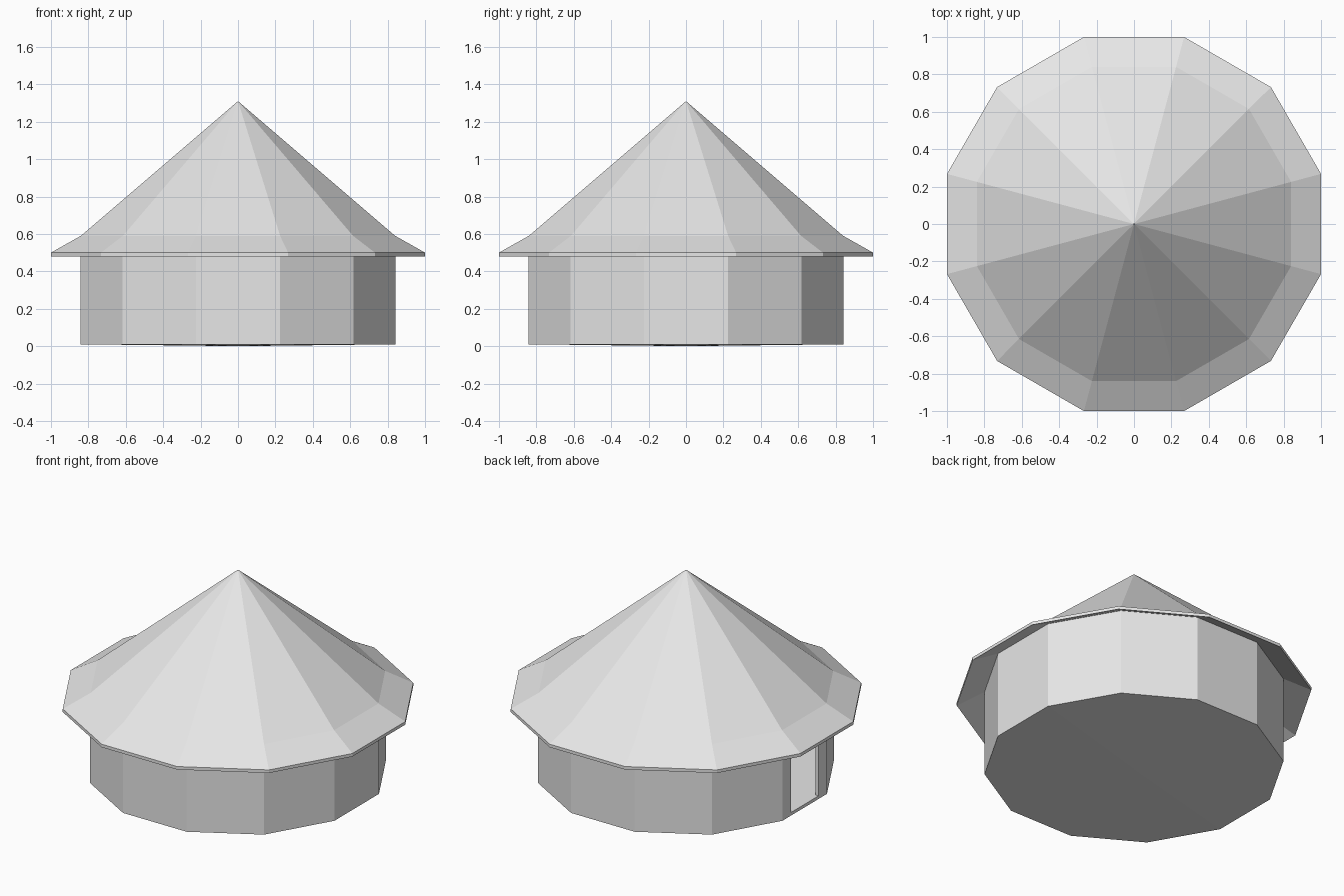
import bpy, bmesh, math

cube = bpy.data.objects.get("Cube")
if cube:
    bpy.data.objects.remove(cube, do_unlink=True)

SIDES = 12
TO_CORNER = 1 / math.cos(math.pi / SIDES)

grey = bpy.data.materials.new("light_grey")
grey.use_nodes = True
grey.diffuse_color = (0.8, 0.8, 0.8, 1)
grey.node_tree.nodes["Principled BSDF"].inputs["Base Color"].default_value = grey.diffuse_color


def lathe(name, profile, closed=False):
    """Turn (apothem, z) points into a flat-faced twelve-sided solid."""
    bm = bmesh.new()
    rings = []
    for apothem, z in profile:
        if apothem == 0:
            rings.append([bm.verts.new((0, 0, z))] * SIDES)
            continue
        ring = []
        for i in range(SIDES):
            a = (i + 0.5) * math.tau / SIDES
            r = apothem * TO_CORNER
            ring.append(bm.verts.new((r * math.cos(a), r * math.sin(a), z)))
        rings.append(ring)
    pairs = list(zip(rings, rings[1:]))
    if closed:
        pairs.append((rings[-1], rings[0]))
    for low, high in pairs:
        for i in range(SIDES):
            j = (i + 1) % SIDES
            corners = dict.fromkeys((low[i], low[j], high[j], high[i]))
            bm.faces.new(list(corners))
    bmesh.ops.recalc_face_normals(bm, faces=bm.faces[:])
    mesh = bpy.data.meshes.new(name)
    bm.to_mesh(mesh)
    bm.free()
    mesh.materials.append(grey)
    obj = bpy.data.objects.new(name, mesh)
    bpy.context.collection.objects.link(obj)
    return obj


# Thin wall ring, and a floor with a very shallow underside
WALL, INNER = 0.843, 0.823
walls = lathe("walls", [(WALL, 0.01), (WALL, 0.575), (INNER, 0.575), (INNER, 0.01)], closed=True)
lathe("floor", [(0, 0), (WALL - 0.001, 0.01), (INNER, 0.03), (0, 0.03)])

# Roof shell: steep cone, flared eaves, thin rim and sloping underside
lathe("roof", [(0, 1.31), (0.84, 0.59), (1, 0.5), (1, 0.48), (0.84, 0.565), (0, 1.28)])

# Doorway cut through the wall on the right side
bpy.ops.mesh.primitive_cube_add(size=1, location=(-WALL, 0, 0.245))
cutter = bpy.context.object
cutter.name = "doorway_cutter"
cutter.scale = (0.2, 0.28, 0.43)
cutter.hide_render = True
cut = walls.modifiers.new("doorway", 'BOOLEAN')
cut.operation = 'DIFFERENCE'
cut.solver = 'EXACT'
cut.object = cutter
bpy.context.view_layer.update()
bpy.context.view_layer.objects.active = walls
bpy.ops.object.modifier_apply(modifier=cut.name)
bpy.data.objects.remove(cutter, do_unlink=True)
